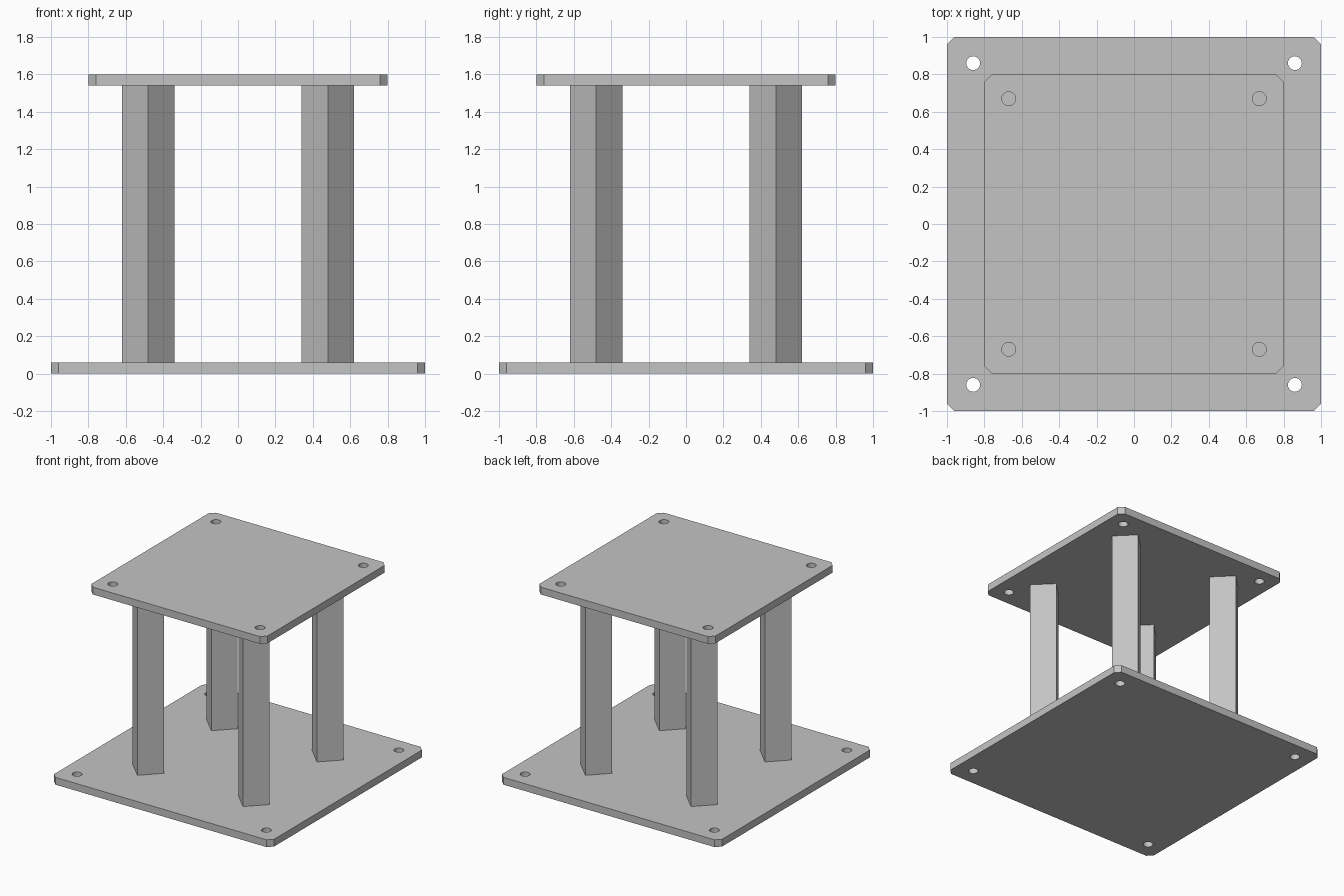
import bpy
import bmesh
from math import cos, sin, pi, radians
from mathutils import Matrix, Vector

cube = bpy.data.objects.get("Cube")
if cube:
    bpy.data.objects.remove(cube, do_unlink=True)

THICK = 0.06
TOP = 1.6
CORNERS = [(1, 1), (-1, 1), (-1, -1), (1, -1)]

# Single grey material
grey = bpy.data.materials.new("plain_grey")
grey.use_nodes = True
COLOUR = (0.55, 0.55, 0.55, 1)
grey.diffuse_color = COLOUR
grey.node_tree.nodes["Principled BSDF"].inputs["Base Color"].default_value = COLOUR


def finish(name, bm):
    bmesh.ops.recalc_face_normals(bm, faces=bm.faces)
    mesh = bpy.data.meshes.new(name)
    bm.to_mesh(mesh)
    bm.free()
    mesh.materials.append(grey)
    obj = bpy.data.objects.new(name, mesh)
    bpy.context.collection.objects.link(obj)
    return obj


def add_loop(bm, points):
    verts = [bm.verts.new(p) for p in points]
    return [bm.edges.new((v, verts[i - 1])) for i, v in enumerate(verts)]


def plate(name, half, hole_at, z, chamfer=0.04, radius=0.037, sides=32):
    """Square plate with clipped corners and four drilled holes."""
    bm = bmesh.new()
    c = half - chamfer
    outline = [(half, -c), (half, c), (c, half), (-c, half),
               (-half, c), (-half, -c), (-c, -half), (c, -half)]
    edges = add_loop(bm, [(x, y, z) for x, y in outline])
    for sx, sy in CORNERS:
        edges += add_loop(bm, [(sx * hole_at + radius * cos(2 * pi * i / sides),
                                sy * hole_at + radius * sin(2 * pi * i / sides), z)
                               for i in range(sides)])
    bmesh.ops.triangle_fill(bm, edges=edges, use_beauty=True, use_dissolve=False,
                            normal=Vector((0, 0, 1)))
    # Thicken the sheet upward, keeping the lower face
    result = bmesh.ops.extrude_face_region(bm, geom=bm.faces[:], use_keep_orig=True)
    moved = [g for g in result["geom"] if isinstance(g, bmesh.types.BMVert)]
    bmesh.ops.translate(bm, verts=moved, vec=(0, 0, THICK))
    obj = finish(name, bm)
    bpy.ops.object.select_all(action="DESELECT")
    obj.select_set(True)
    bpy.context.view_layer.objects.active = obj
    bpy.ops.object.shade_smooth_by_angle(angle=radians(30))


plate("base_plate", 1.0, 0.86, 0)
plate("top_plate", 0.8, 0.67, TOP - THICK)

# Four square posts turned diagonally between the plates
height = TOP - 2 * THICK
for sx, sy in CORNERS:
    bm = bmesh.new()
    place = (Matrix.Translation((sx * 0.48, sy * 0.48, THICK + height / 2))
             @ Matrix.Rotation(pi / 4, 4, "Z")
             @ Matrix.Diagonal((0.2, 0.2, height, 1)))
    bmesh.ops.create_cube(bm, size=1, matrix=place)
    finish(f"{'back' if sy > 0 else 'front'}_{'left' if sx > 0 else 'right'}_post", bm)
